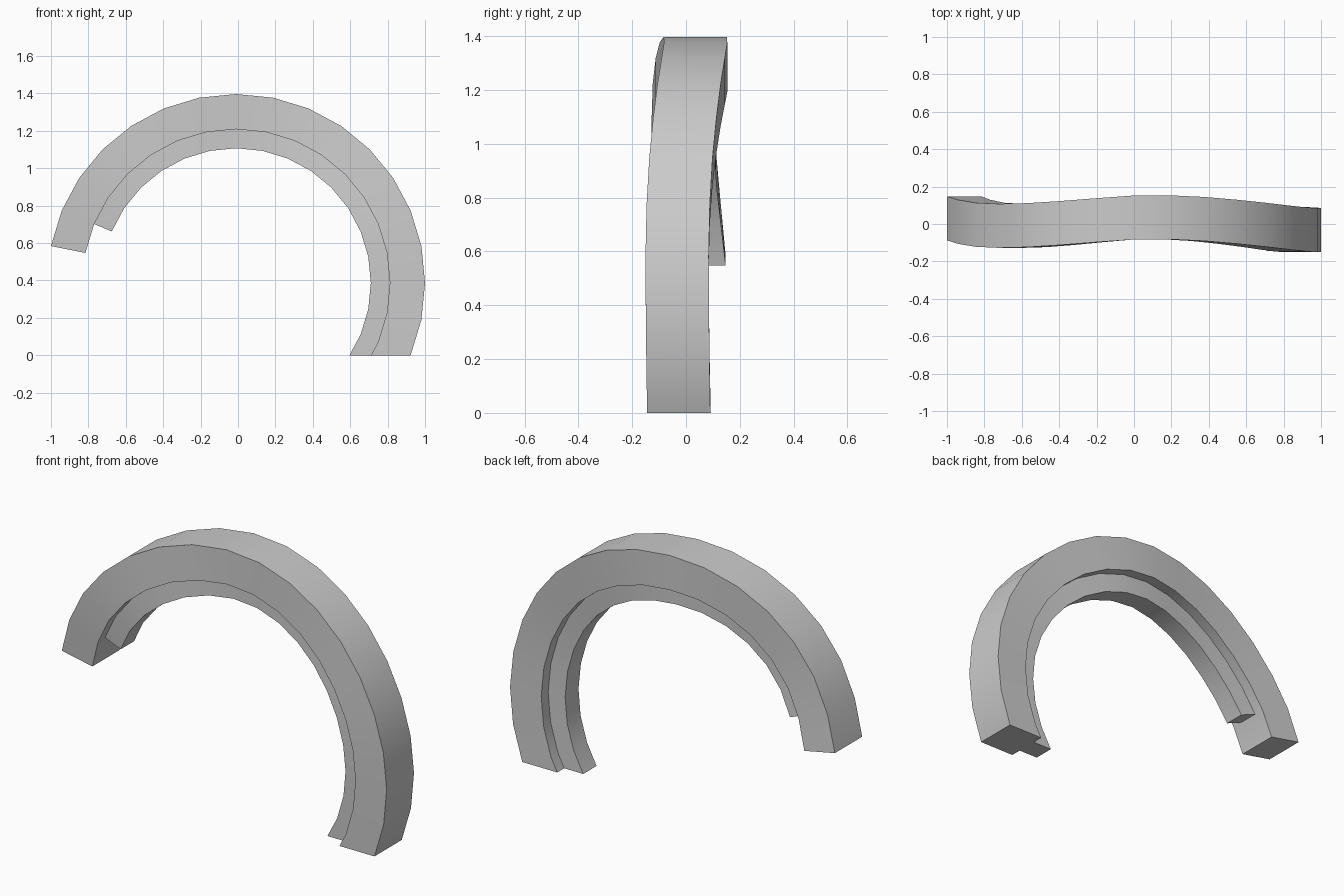
import bpy, bmesh, math

if "Cube" in bpy.data.objects:
    bpy.data.objects.remove(bpy.data.objects["Cube"])

STEP = math.radians(11.25)
CX, CZ = -0.0097, 0.387
# sideways sway of the centre line, one value per step from -33.75 to 168.75 degrees
SWAY = [-.024, -.027, -.030, -.032, -.033, -.029, -.019, -.004, .012, .027,
        .036, .034, .020, .005, -.006, -.010, -.004, .012, .030]


def swept_band(name, r_in, r_out, width, count):
    """Sweep a rectangle round the arc and trim it flat on the ground."""
    bm = bmesh.new()
    rings = []
    for i in range(count):
        a = (i - 3) * STEP
        y = SWAY[i]
        ring = [(r_in, -width / 2), (r_out, -width / 2),
                (r_out, width / 2), (r_in, width / 2)]
        rings.append([bm.verts.new((CX + r * math.cos(a), y + dy, CZ + r * math.sin(a)))
                      for r, dy in ring])
    for a, b in zip(rings, rings[1:]):
        for k in range(4):
            n = (k + 1) % 4
            bm.faces.new((a[k], a[n], b[n], b[k]))
    bm.faces.new(rings[0])
    bm.faces.new(rings[-1])
    # flat foot at z = 0
    bmesh.ops.bisect_plane(bm, geom=bm.verts[:] + bm.edges[:] + bm.faces[:], dist=1e-5,
                           plane_co=(0, 0, 0), plane_no=(0, 0, -1), clear_outer=True)
    bmesh.ops.holes_fill(bm, edges=[e for e in bm.edges if e.is_boundary], sides=0)
    bmesh.ops.recalc_face_normals(bm, faces=bm.faces[:])
    mesh = bpy.data.meshes.new(name)
    bm.to_mesh(mesh)
    bm.free()
    ob = bpy.data.objects.new(name, mesh)
    bpy.context.collection.objects.link(ob)
    bpy.ops.object.select_all(action='DESELECT')
    ob.select_set(True)
    bpy.context.view_layer.objects.active = ob
    bpy.ops.object.shade_smooth_by_angle(angle=math.radians(30))
    return ob


# main arch band
swept_band("arch_band", 0.822, 1.0097, 0.235, 19)
# narrower rib lining the inside, stopping one step short
swept_band("inner_rib", 0.72, 0.824, 0.115, 18)
